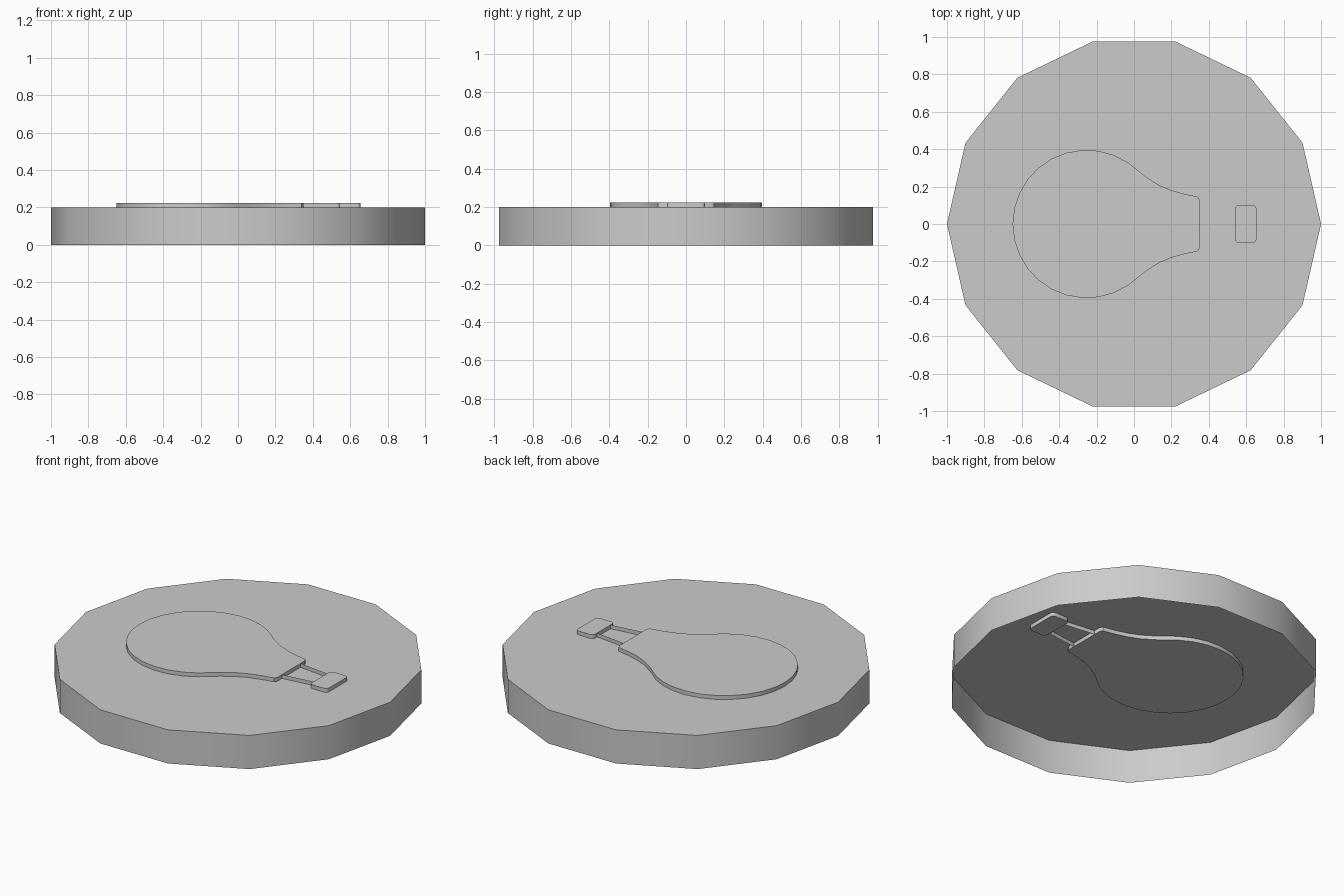
import bpy, bmesh
from math import radians, sin, cos, pi

cube = bpy.data.objects.get("Cube")
if cube:
    bpy.data.objects.remove(cube)

grey = bpy.data.materials.new("plain grey")
grey.use_nodes = True
colour = (0.6, 0.6, 0.6, 1)
grey.diffuse_color = colour
grey.node_tree.nodes["Principled BSDF"].inputs["Base Color"].default_value = colour

DISC_TOP = 0.2
RELIEF = 0.023   # relief thickness on each side of the disc's top sheet


def extrude_outline(name, points, low, high, top=True, bottom=True, closed=True):
    """Raise walls along an outline, with optional caps."""
    bm = bmesh.new()
    lower = [bm.verts.new((x, y, low)) for x, y in points]
    upper = [bm.verts.new((x, y, high)) for x, y in points]
    count = len(points)
    for i in range(count if closed else count - 1):
        j = (i + 1) % count
        bm.faces.new((lower[i], lower[j], upper[j], upper[i]))
    if top:
        bm.faces.new(upper)
    if bottom:
        bm.faces.new(lower[::-1])
    mesh = bpy.data.meshes.new(name)
    bm.to_mesh(mesh)
    bm.free()
    mesh.materials.append(grey)
    obj = bpy.data.objects.new(name, mesh)
    bpy.context.collection.objects.link(obj)
    bpy.ops.object.select_all(action="DESELECT")
    obj.select_set(True)
    bpy.context.view_layer.objects.active = obj
    bpy.ops.object.shade_smooth_by_angle(angle=radians(40))
    return obj


def arc(cx, cy, radius, start, end, steps):
    angles = [radians(start + (end - start) * i / steps) for i in range(steps + 1)]
    return [(cx + radius * cos(a), cy + radius * sin(a)) for a in angles]


# Open-bottomed disc with fourteen sides
sides = 14
rim = [(cos(2 * pi * i / sides), sin(2 * pi * i / sides)) for i in range(sides)]
extrude_outline("disc", rim, 0, DISC_TOP, bottom=False)

low, high = DISC_TOP - RELIEF, DISC_TOP + RELIEF

# Bulb: half outline from the neck round to the left, then mirrored
half = [(0.35, 0.13), (0.34, 0.146), (0.27, 0.16), (0.2, 0.18), (0.13, 0.21), (0.06, 0.255)]
half += arc(-0.253, 0, 0.396, 56, 180, 10)
mirrored = [(x, -y) for x, y in reversed(half[:-1])]
extrude_outline("bulb", half + mirrored, low, high)

# Small rounded base plate
corner = 0.02
base = []
for cx, cy, start in ((0.635, 0.08, 0), (0.56, 0.08, 90), (0.56, -0.08, 180), (0.635, -0.08, 270)):
    base += arc(cx, cy, corner, start, start + 90, 3)
extrude_outline("base_plate", base, low, high)

# Two thin upright strips joining bulb and base
for name, side in (("left_strip", 1), ("right_strip", -1)):
    path = [(0.35, 0.087 * side), (0.54, 0.063 * side)]
    extrude_outline(name, path, low, high, top=False, bottom=False, closed=False)
